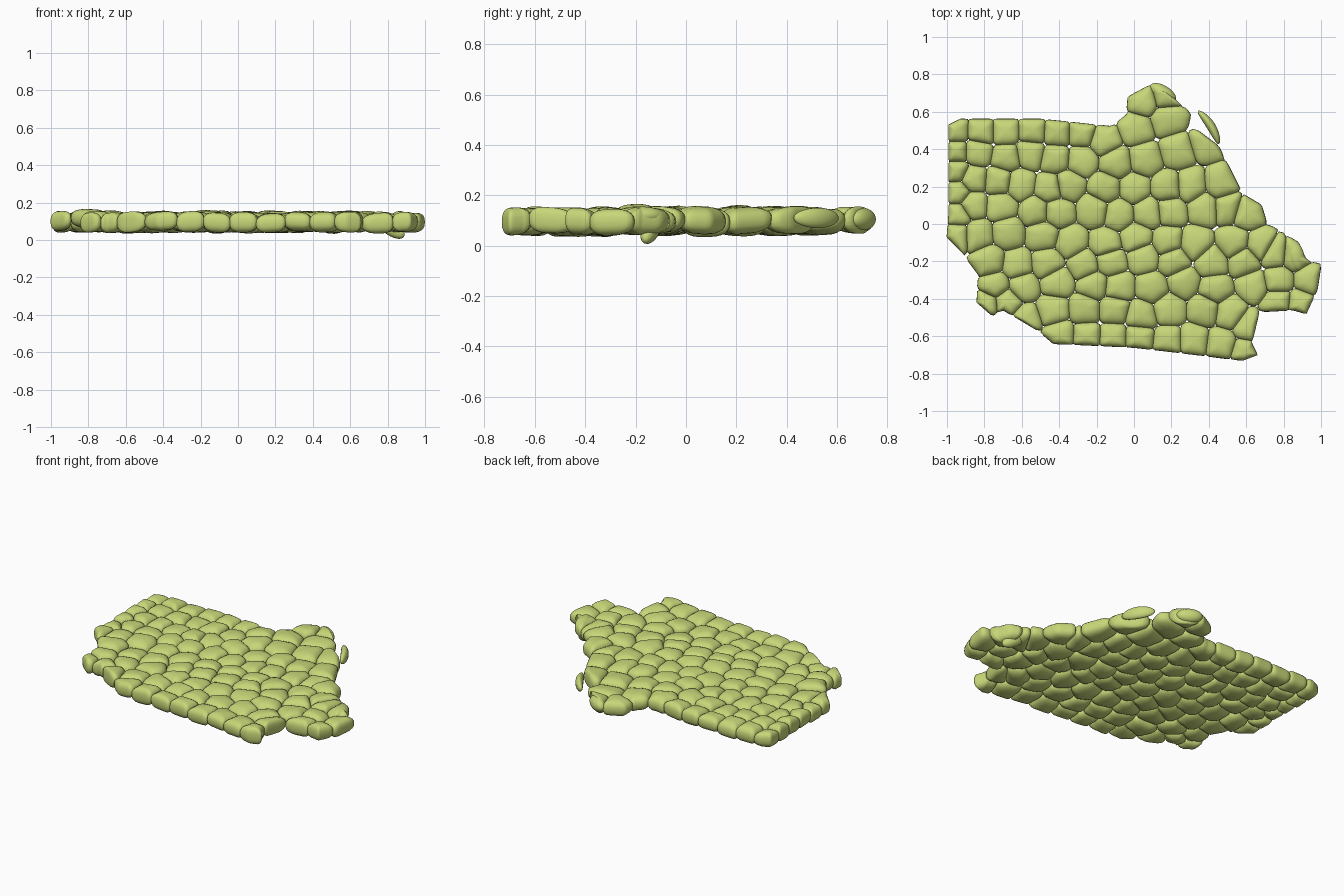
import bpy, bmesh, math, random
from mathutils import Vector, Matrix, Euler

if "Cube" in bpy.data.objects:
    bpy.data.objects.remove(bpy.data.objects["Cube"])

random.seed(4)
MID, HALF = 0.097, 0.054

mat = bpy.data.materials.new("moss_green")
mat.diffuse_color = (0.57, 0.68, 0.19, 1)
mat.use_nodes = True
mat.node_tree.nodes["Principled BSDF"].inputs["Base Color"].default_value = mat.diffuse_color

# Outline of the slab seen from above
OUTLINE = [(-.99, .53), (-.93, .56), (-.5, .56), (-.3, .54), (-.12, .52), (-.04, .58), (-.03, .68), (.08, .74),
           (.17, .71), (.23, .66), (.3, .59), (.29, .5), (.33, .51), (.45, .42), (.58, .16), (.68, .1),
           (.71, 0), (.88, -.1), (.92, -.19), (1, -.22), (.98, -.35), (.92, -.48), (.85, -.46),
           (.67, -.47), (.63, -.64), (.66, -.7), (.58, -.73), (.35, -.7), (0, -.66), (-.2, -.65),
           (-.43, -.64), (-.5, -.58), (-.7, -.46), (-.76, -.49), (-.84, -.42), (-.83, -.27),
           (-.92, -.15), (-1, -.07), (-.99, .05)]
EDGES = [(Vector(a), Vector(b)) for a, b in zip(OUTLINE, OUTLINE[1:] + OUTLINE[:1])]

# Rows of stones: start x, y, end x, y, count
ROWS = [(-.95, .5, -.28, .49, 6), (-.95, .39, -.95, -.06, 5),
        (-.84, .38, -.28, .36, 5), (-.1, .32, .37, .42, 4),
        (-.86, .24, -.33, .2, 5), (-.15, .19, .46, .22, 5),
        (-.86, .1, -.07, .06, 6), (.08, .06, .63, .07, 5),
        (-.84, -.06, .02, -.1, 6), (.18, -.09, .69, -.1, 4),
        (-.78, -.2, .57, -.2, 9), (-.74, -.33, .62, -.33, 9),
        (-.44, -.46, .52, -.48, 7), (-.4, -.6, .46, -.64, 7)]
# Stones outside the rows: bump, right corner, lower rim
EXTRA = [(-.16, .45), (.01, .51), (.18, .56), (.05, .66), (.17, .69), (.75, -.16), (.86, -.17),
         (.77, -.3), (.94, -.3), (.77, -.42), (.89, -.43), (-.79, -.43), (-.68, -.42),
         (-.58, -.51), (.62, -.55), (.6, -.69)]


def make_seeds():
    seeds = [Vector(p) for p in EXTRA]
    for x0, y0, x1, y1, n in ROWS:
        for i in range(n):
            p = Vector((x0, y0)).lerp(Vector((x1, y1)), i / (n - 1))
            rim = i == 0 or abs(p.x) > .9 or p.y > .47 or p.y < -.55
            j = .006 if rim else .024
            seeds.append(p + Vector((random.uniform(-j, j), random.uniform(-j, j))))
    return seeds


def reach(c, u, others, k=10):
    """Soft distance from the stone centre to its cell wall in direction u."""
    total = 0
    for o in others:
        d = o - c
        t = d.dot(u) / (d.length_squared / 2)
        if t > 0:
            total += t ** k
    wall = 9
    for a, b in EDGES:
        e, w = b - a, a - c
        det = u.x * e.y - u.y * e.x
        if abs(det) > 1e-9:
            t = (w.x * e.y - w.y * e.x) / det
            s = (w.x * u.y - w.y * u.x) / det
            if 0 <= s <= 1 and 0 < t < wall:
                wall = t
    total += (1 / wall) ** k
    return min(total ** (-1 / k) * 1.05, .17)


def add_stone(bm, c, seeds, seg=32, rings=12, power=.78):
    others = sorted((s for s in seeds if s is not c), key=lambda s: (s - c).length)[:14]
    dirs = [Vector((math.cos(a), math.sin(a))) for a in (2 * math.pi * i / seg for i in range(seg))]
    radii = [reach(c, u, others) for u in dirs]
    tx, ty = random.uniform(-.08, .08), random.uniform(-.08, .08)
    zc = MID + random.uniform(-.006, .006)
    h = HALF * random.uniform(.93, 1.05)
    if (c - Vector((-.78, -.2))).length < .06:      # one stone sits proud
        zc += .014
    pole = [bm.verts.new((c.x, c.y, zc + s * h)) for s in (-1, 1)]
    loops = []
    for r in range(1, rings):
        phi = -math.pi / 2 + math.pi * r / rings
        f = math.cos(phi) ** power
        z = math.copysign(abs(math.sin(phi)) ** power, phi) * h
        loop = []
        for u, rad in zip(dirs, radii):
            p = u * rad * f
            loop.append(bm.verts.new((c.x + p.x, c.y + p.y, zc + z + tx * p.x + ty * p.y)))
        loops.append(loop)
    for i in range(seg):
        j = (i + 1) % seg
        bm.faces.new((pole[0], loops[0][j], loops[0][i]))
        bm.faces.new((pole[1], loops[-1][i], loops[-1][j]))
        for lo, hi in zip(loops, loops[1:]):
            bm.faces.new((lo[i], lo[j], hi[j], hi[i]))


def finish(bm, name):
    for f in bm.faces:
        f.smooth = True
    me = bpy.data.meshes.new(name)
    bm.to_mesh(me)
    bm.free()
    me.materials.append(mat)
    ob = bpy.data.objects.new(name, me)
    bpy.context.collection.objects.link(ob)
    return ob


def pebble(name, loc, size, rot, bend=0):
    bm = bmesh.new()
    bmesh.ops.create_uvsphere(bm, u_segments=24, v_segments=14, radius=1)
    for v in bm.verts:
        v.co.y += bend * (v.co.x ** 2 - .5)
    m = Matrix.LocRotScale(Vector(loc), Euler([math.radians(a) for a in rot]), Vector(size))
    bm.transform(m)
    return finish(bm, name)


# Cobbled slab
seeds = make_seeds()
bm = bmesh.new()
for s in seeds:
    add_stone(bm, s, seeds)
finish(bm, "cobble_slab")

# Loose pieces at the edges
pebble("loose_shard", (.405, .52, .11), (.105, .024, .04), (0, 0, -58), -.6)
pebble("hanging_stone", (.82, -.14, .063), (.085, .035, .04), (0, 32, -20))
pebble("bump_cap_stone", (.155, .7, .105), (.08, .04, .045), (0, 0, -32))
pebble("corner_stone", (.865, -.17, .12), (.045, .08, .035), (0, 0, 12))
